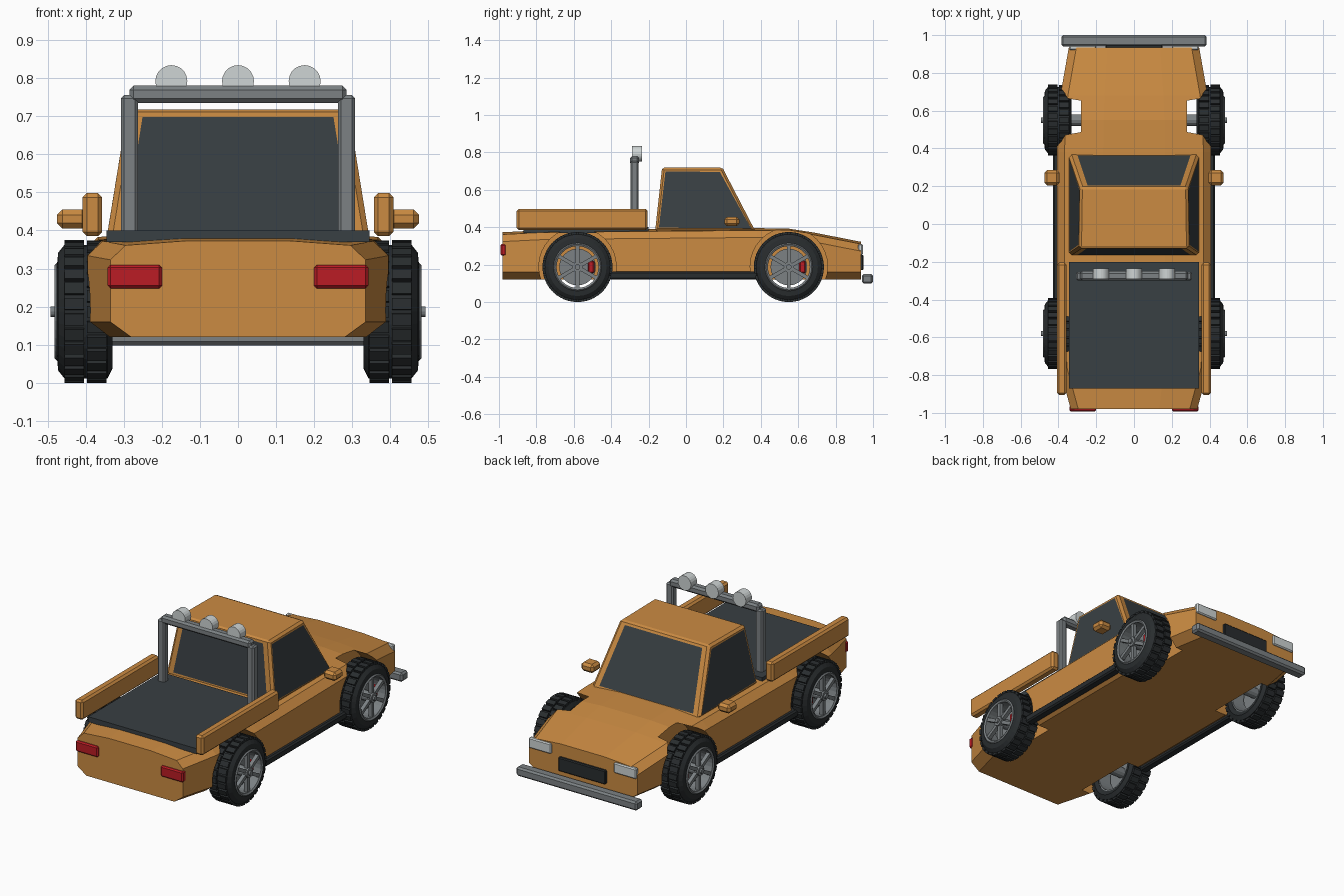
import bpy, bmesh
from math import cos, sin, pi
from mathutils import Matrix, Vector

if "Cube" in bpy.data.objects:
    bpy.data.objects.remove(bpy.data.objects["Cube"])


def mat(name, r, g, b):
    m = bpy.data.materials.new(name)
    m.diffuse_color = (r, g, b, 1)
    m.use_nodes = True
    m.node_tree.nodes["Principled BSDF"].inputs["Base Color"].default_value = m.diffuse_color
    return m


PAINT = mat("paint", .60, .26, .055)
GLASS = mat("dark_glass", .04, .05, .056)
RUBBER = mat("rubber", .022, .026, .028)
STEEL = mat("steel", .20, .22, .23)
LAMP = mat("lamp", .62, .66, .66)
RED = mat("red", .50, .012, .018)


def finish(name, bm, *mats, bevel=0):
    bmesh.ops.recalc_face_normals(bm, faces=bm.faces)
    me = bpy.data.meshes.new(name)
    bm.to_mesh(me)
    bm.free()
    for m in mats:
        me.materials.append(m)
    ob = bpy.data.objects.new(name, me)
    bpy.context.collection.objects.link(ob)
    if bevel:
        md = ob.modifiers.new("bevel", 'BEVEL')
        md.width, md.segments, md.limit_method = bevel, 1, 'ANGLE'
    return ob


def add_box(bm, x, y, z, turn=Matrix()):
    lo, hi = Vector((x[0], y[0], z[0])), Vector((x[1], y[1], z[1]))
    m = turn @ Matrix.Translation((lo + hi) / 2) @ Matrix.Diagonal((*(hi - lo), 1))
    bmesh.ops.create_cube(bm, size=1, matrix=m)


def box(name, x, y, z, m, bevel=0):
    bm = bmesh.new()
    add_box(bm, x, y, z)
    return finish(name, bm, m, bevel=bevel)


def pair(name, x, y, z, m, bevel=0):
    box("right_" + name, x, y, z, m, bevel)
    box("left_" + name, (-x[1], -x[0]), y, z, m, bevel)


def skin(bm, rings, closed):
    n, k = len(rings), len(rings[0])
    for i in range(n if closed else n - 1):
        a, b = rings[i], rings[(i + 1) % n]
        for j in range(k):
            bm.faces.new((a[j], a[(j + 1) % k], b[(j + 1) % k], b[j]))
    if not closed:
        bm.faces.new(rings[0])
        bm.faces.new(rings[-1])


def lathe(bm, profile, segs):
    # closed (x, radius) profile spun about the x axis
    skin(bm, [[bm.verts.new((x, r * cos(2 * pi * i / segs), r * sin(2 * pi * i / segs)))
               for x, r in profile] for i in range(segs)], True)


def cyl(bm, x0, x1, r, segs):
    skin(bm, [[bm.verts.new((x, r * cos(2 * pi * i / segs), r * sin(2 * pi * i / segs)))
               for i in range(segs)] for x in (x0, x1)], False)


# Body: lofted chamfered sections (y, half width, top height)
bm = bmesh.new()
rings = []
for y, w, t in [(-.98, .335, .373), (-.76, .395, .384), (-.4, .408, .388), (.38, .408, .395),
                (.55, .402, .392), (.68, .39, .372), (.935, .345, .322)]:
    half = [(w - .055, .12), (w, .16), (w, t - .05), (w - .04, t - .012), (w * .4, t)]
    pts = half + [(-x, z) for x, z in reversed(half)]
    rings.append([bm.verts.new((x, y, z)) for x, z in pts])
skin(bm, rings, False)
body = finish("body", bm, PAINT)

# Wheel arch cutter
WHEELS = [(s, y) for s in (1, -1) for y in (.55, -.58)]
bm = bmesh.new()
for s, y in WHEELS:
    n = len(bm.verts)
    cyl(bm, s * .28, s * .6, .207, 32)
    bm.verts.ensure_lookup_table()
    bmesh.ops.translate(bm, verts=bm.verts[n:], vec=(0, y, .19))
cutter = finish("arch_cutter", bm)
cutter.hide_render = True
cutter.hide_viewport = True
md = body.modifiers.new("arches", 'BOOLEAN')
md.operation, md.object, md.solver = 'DIFFERENCE', cutter, 'EXACT'

# Cabin with windows inset into its sloping faces
bm = bmesh.new()
bot = [bm.verts.new(p) for p in [(-.345, -.165, .38), (.345, -.165, .38),
                                 (.345, .37, .38), (-.345, .37, .38)]]
top = [bm.verts.new(p) for p in [(-.29, -.128, .718), (.29, -.128, .718),
                                 (.285, .195, .718), (-.285, .195, .718)]]
skin(bm, [bot, top], False)
bm.normal_update()
sides = [f for f in bm.faces if abs(f.calc_center_median().z - .549) < .05]
bmesh.ops.inset_individual(bm, faces=sides, thickness=.027)
for f in sides:
    f.material_index = 1
    if abs(f.calc_center_median().x) < .01:
        for v in f.verts:
            v.co.x *= .92
finish("cabin", bm, PAINT, GLASS, bevel=.012)

# Cargo bed, rails and sills
box("bed_floor", (-.345, .345), (-.87, -.2), (.37, .4), GLASS)
pair("bed_rail", (.357, .408), (-.905, -.205), (.385, .498), PAINT, .011)
pair("sill", (.38, .43), (-.41, .385), (.12, .162), RUBBER, .008)
pair("mirror", (.395, .475), (.205, .285), (.405, .455), PAINT, .014)

# Front and rear fittings
box("bumper", (-.385, .385), (.94, 1.0), (.098, .15), STEEL, .01)
box("grille", (-.15, .15), (.92, .95), (.17, .25), RUBBER, .005)
pair("headlight", (.2, .342), (.92, .945), (.25, .31), LAMP, .006)
pair("taillight", (.2, .342), (-.992, -.96), (.248, .31), RED, .007)

# Roll bar and roof lamps
pair("roll_bar_post", (.262, .307), (-.298, -.253), (.39, .755), STEEL, .008)
box("roll_bar_cross", (-.285, .285), (-.3, -.25), (.735, .78), STEEL, .011)
for i, x in enumerate((-.175, 0, .175)):
    bm = bmesh.new()
    cyl(bm, -.29, -.235, .042, 20)
    bm.transform(Matrix.Translation((x, 0, .792)) @ Matrix.Rotation(pi / 2, 4, 'Z'))
    finish(f"roof_lamp_{i + 1}", bm, LAMP)

# Wheel parts, built once about the x axis with the outer side at +x
bm = bmesh.new()
lathe(bm, [(-.062, .125), (-.07, .15), (-.058, .175), (.056, .175), (.072, .155), (.075, .125)], 32)
for i in range(28):
    for x0, off in ((-.055, 0), (.004, .5)):
        add_box(bm, (x0, x0 + .052), (-.015, .015), (.168, .187),
                Matrix.Rotation(2 * pi * (i + off) / 28, 4, 'X'))
tire = finish("tire", bm, RUBBER)

bm = bmesh.new()
lathe(bm, [(-.06, .128), (.076, .128), (.082, .122), (.076, .112), (-.06, .118)], 32)
for i in range(6):
    add_box(bm, (.052, .074), (-.01, .01), (.015, .117), Matrix.Rotation(pi * i / 3, 4, 'X'))
cyl(bm, 0, .082, .028, 16)
cyl(bm, .08, .092, .014, 12)
rim = finish("rim", bm, STEEL)

bm = bmesh.new()
cyl(bm, -.12, .012, .03, 12)
cyl(bm, .0, .015, .098, 24)
disc = finish("brake_disc", bm, STEEL)
caliper = box("caliper", (-.01, .045), (.055, .09), (-.032, .032), RED, .006)

# Place the four wheels
for i, (s, y) in enumerate(WHEELS):
    for part in (tire, rim, disc, caliper):
        ob = part if i == 0 else part.copy()
        if i:
            bpy.context.collection.objects.link(ob)
        ob.location = (s * .4, y, .187)
        ob.rotation_euler = (0, 0 if s > 0 else pi, 0)
